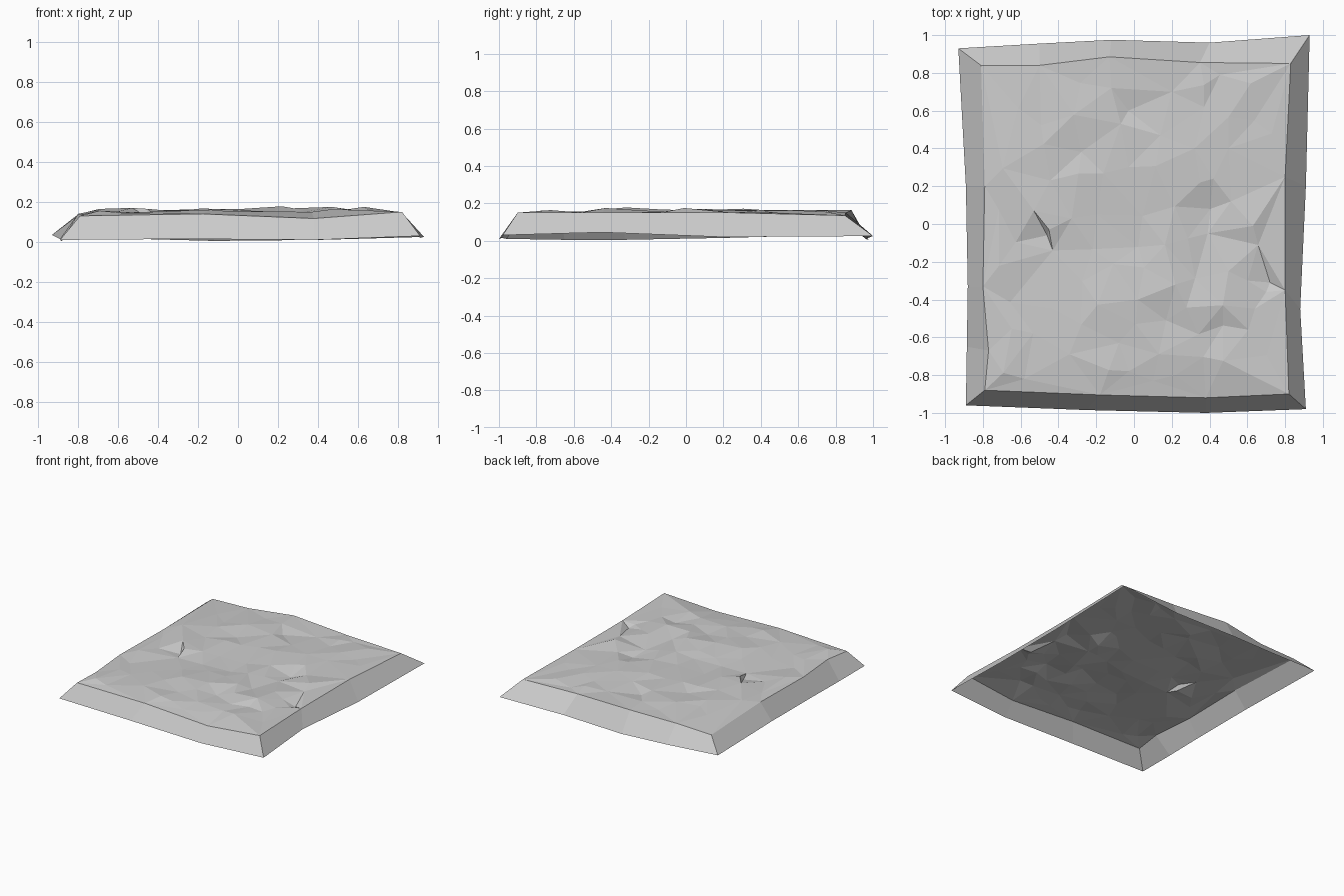
import bpy, random
from mathutils import Vector, noise
from mathutils.geometry import delaunay_2d_cdt

random.seed(4)
if "Cube" in bpy.data.objects:
    bpy.data.objects.remove(bpy.data.objects["Cube"])

grey = bpy.data.materials.new("stone_grey")
grey.use_nodes = True
grey.diffuse_color = (0.6, 0.6, 0.6, 1)
grey.node_tree.nodes["Principled BSDF"].inputs["Base Color"].default_value = (0.6, 0.6, 0.6, 1)

# Rims run anticlockwise from the front right-hand corner
lower_rim = [(-.89, -.96, .01), (-.25, -.985, .015), (.38, -1, .01), (.91, -.98, .03),
             (.88, -.45, .045), (.91, .2, .02), (.93, 1, .025),
             (.4, .96, .01), (-.12, .975, .005), (-.5, .955, .015), (-.93, .93, .035),
             (-.89, .2, .015), (-.88, -.33, .005), (-.885, -.65, .005)]
upper_rim = [(-.79, -.88, .13), (-.18, -.905, .14), (.38, -.92, .117), (.82, -.9, .15),
             (.8, -.35, .15), (.8, .25, .15), (.83, .85, .135),
             (.35, .855, .15), (-.13, .885, .163), (-.5, .84, .14), (-.81, .84, .13),
             (-.79, .2, .14), (-.8, -.33, .14), (-.77, -.67, .14)]

# Main peaks and hollows of the rumpled top
landmarks = [(.22, -.32, .178), (.02, -.4, .165), (.17, -.51, .145), (.47, -.43, .175),
             (.5, -.25, .163), (.7, -.36, .14), (.72, -.31, .125), (.63, -.01, .175),
             (.73, .48, .15), (.39, -.05, .14), (.42, .24, .163), (.35, .22, .16),
             (.405, .08, .125), (.32, .4, .165), (.5, .4, .16), (-.53, .07, .17),
             (-.45, -.03, .165), (-.43, -.14, .14), (-.46, -.06, .13), (-.12, .72, .165),
             (-.03, .6, .145), (.2, .7, .15), (-.07, .53, .165), (.14, .47, .16),
             (.1, -.83, .138), (.22, -.8, .14), (-.58, -.82, .145), (-.08, -.63, .15)]


def build(name, points, faces):
    mesh = bpy.data.meshes.new(name)
    mesh.from_pydata(points, [], faces)
    mesh.materials.append(grey)
    ob = bpy.data.objects.new(name, mesh)
    bpy.context.collection.objects.link(ob)
    return ob


# Sloping skirt, open underneath
n = len(lower_rim)
build("sloping_skirt", lower_rim + upper_rim,
      [(i, (i + 1) % n, n + (i + 1) % n, n + i) for i in range(n)])

# Scattered points fill the gaps between the landmarks
points = upper_rim + landmarks
for row in range(10):
    for col in range(9):
        x = -.66 + col * .165 + random.uniform(-.06, .06)
        y = -.74 + row * .165 + random.uniform(-.06, .06)
        if min((Vector((x, y)) - Vector(p[:2])).length for p in points) > .1:
            z = .154 + .018 * noise.noise(Vector((x, y, 0)) * 3.5) + random.uniform(-.008, .008)
            points.append((x, y, z))

# Triangulate the top inside its rim
flat = [Vector(p[:2]) for p in points]
result = delaunay_2d_cdt(flat, [], [list(range(n))], 1, 1e-5)
verts = [(v.x, v.y, points[src[0]][2]) for v, src in zip(result[0], result[3])]
build("rumpled_top", verts, result[2])
